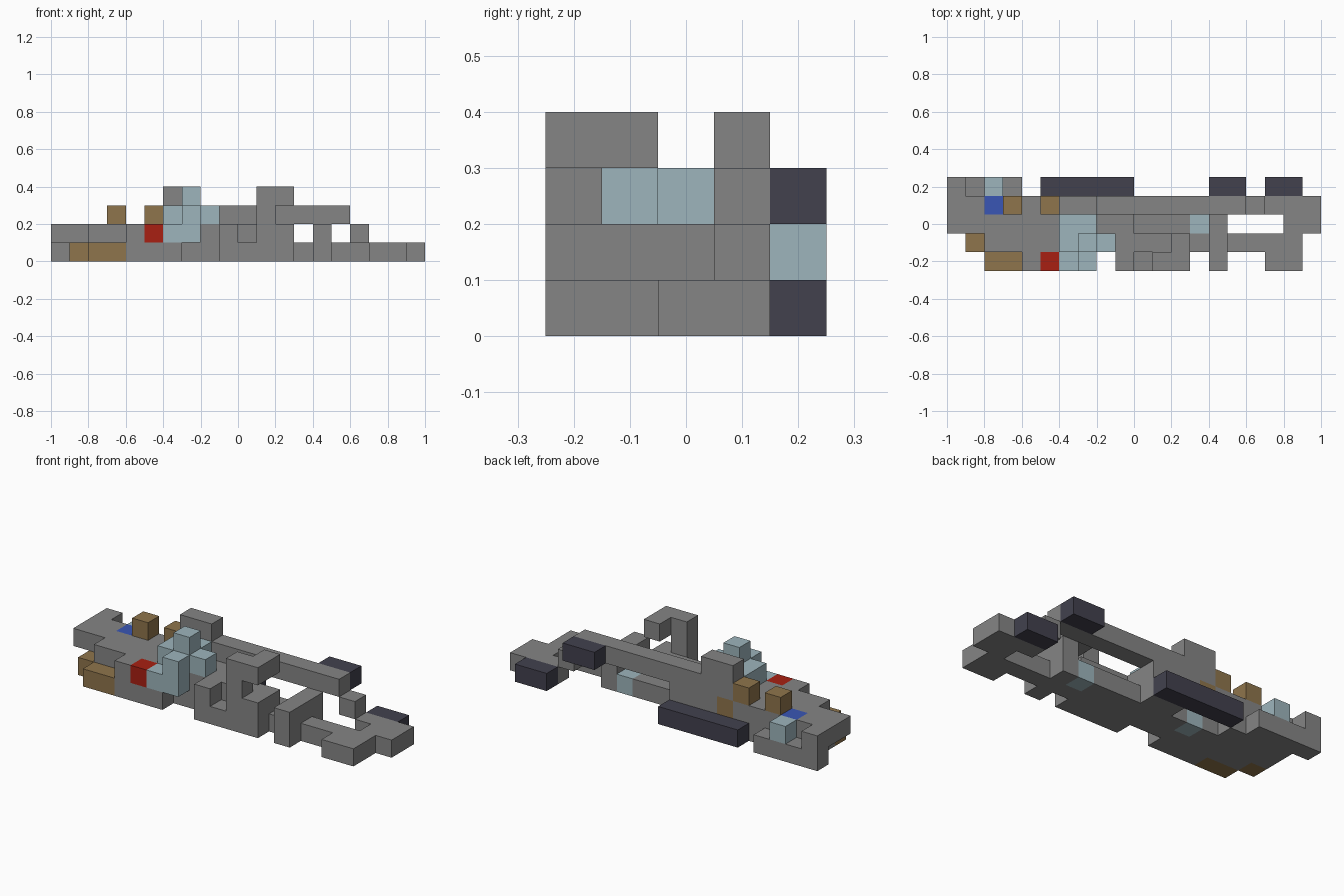
import bpy
import bmesh
from mathutils import Vector
from itertools import product

cube = bpy.data.objects.get("Cube")
if cube:
    bpy.data.objects.remove(cube, do_unlink=True)

UNIT = 0.1
ORIGIN = Vector((-1.0, -0.25, 0.0))
grid = {}       # cell -> part name
colours = {}    # part name -> material


def material(name, rgb):
    mat = bpy.data.materials.new(name)
    mat.use_nodes = True
    mat.diffuse_color = (*rgb, 1)
    mat.node_tree.nodes["Principled BSDF"].inputs["Base Color"].default_value = (*rgb, 1)
    return mat


grey = material("stone grey", (0.235, 0.235, 0.235))
pale = material("pale blue", (0.337, 0.462, 0.503))
brown = material("wood brown", (0.275, 0.178, 0.072))
red = material("signal red", (0.392, 0.014, 0.006))
blue = material("deep blue", (0.042, 0.093, 0.462))
dark = material("dark slate", (0.054, 0.053, 0.076))


def fill(part, mat, x, y, z):
    """Fill a block of cells; later blocks replace earlier ones."""
    colours[part] = mat
    for cell in product(range(*x), range(*y), range(*z)):
        grid[cell] = part


# Ground layer
fill("base_slab", grey, x=(2, 19), y=(1, 2), z=(0, 1))
fill("base_slab", grey, x=(1, 15), y=(2, 3), z=(0, 1))
fill("base_slab", grey, x=(1, 5), y=(3, 4), z=(0, 1))
fill("base_slab", grey, x=(8, 10), y=(3, 4), z=(0, 1))
fill("front_skirt", grey, x=(4, 7), y=(0, 1), z=(0, 1))
fill("front_skirt", grey, x=(4, 5), y=(0, 1), z=(1, 2))
fill("base_inlay", pale, x=(6, 7), y=(2, 3), z=(0, 1))
fill("base_inlay", pale, x=(13, 14), y=(2, 3), z=(0, 1))

# Raised deck
fill("deck", grey, x=(1, 6), y=(2, 4), z=(1, 2))
fill("deck", grey, x=(2, 13), y=(1, 2), z=(1, 2))
fill("deck", grey, x=(5, 10), y=(2, 3), z=(1, 2))
fill("deck_tile", blue, x=(2, 3), y=(3, 4), z=(1, 2))
fill("deck_light", red, x=(5, 6), y=(0, 1), z=(1, 2))

# Right end wall and ledge
fill("end_wall", grey, x=(0, 1), y=(2, 5), z=(1, 2))
fill("back_ledge", grey, x=(0, 4), y=(4, 5), z=(0, 1))
fill("ledge_block", pale, x=(2, 3), y=(4, 5), z=(1, 2))

# Back wall, beam and step
fill("back_tower", grey, x=(6, 8), y=(3, 4), z=(2, 4))
fill("back_column", grey, x=(7, 10), y=(3, 4), z=(1, 2))
fill("back_beam", grey, x=(8, 16), y=(3, 4), z=(2, 3))
fill("beam_step", grey, x=(16, 17), y=(3, 4), z=(1, 2))

# Wooden blocks
fill("deck_crate", brown, x=(3, 4), y=(3, 4), z=(2, 3))
fill("tower_crate", brown, x=(5, 6), y=(3, 4), z=(2, 3))
fill("tower_crate", brown, x=(6, 7), y=(3, 4), z=(1, 2))
fill("front_crate", brown, x=(1, 2), y=(1, 2), z=(0, 1))
fill("front_crate", brown, x=(2, 4), y=(0, 1), z=(0, 1))

# Pale stepped tower
fill("pale_tower", pale, x=(6, 8), y=(0, 1), z=(1, 2))
fill("pale_tower", pale, x=(7, 8), y=(0, 1), z=(2, 3))
fill("pale_tower", pale, x=(6, 8), y=(1, 3), z=(2, 3))
fill("pale_tower", pale, x=(8, 9), y=(1, 2), z=(2, 3))
fill("pale_tower", pale, x=(7, 8), y=(1, 2), z=(3, 4))

# Hooked arch at the front
fill("arch_foot", grey, x=(9, 13), y=(0, 1), z=(0, 1))
fill("arch_foot", grey, x=(9, 10), y=(0, 1), z=(1, 2))
fill("arch_foot", grey, x=(11, 13), y=(0, 1), z=(1, 2))
fill("arch_hook", grey, x=(11, 12), y=(0, 1), z=(2, 4))
fill("arch_hook", grey, x=(12, 13), y=(0, 2), z=(3, 4))

# Cross bar and left end frame
fill("cross_bar", grey, x=(14, 15), y=(0, 3), z=(1, 2))
fill("cross_bar", grey, x=(14, 15), y=(0, 1), z=(0, 1))
fill("end_frame", grey, x=(17, 19), y=(0, 1), z=(0, 1))
fill("end_frame", grey, x=(18, 20), y=(2, 3), z=(0, 1))
fill("end_frame", grey, x=(17, 20), y=(3, 4), z=(0, 1))

# Dark bars along the back
fill("long_bar", dark, x=(5, 10), y=(4, 5), z=(0, 1))
fill("beam_bar", dark, x=(14, 16), y=(4, 5), z=(2, 3))
fill("end_bar", dark, x=(17, 19), y=(4, 5), z=(0, 1))


def build(part):
    """Make one mesh from the outward faces of a part's cells."""
    bm = bmesh.new()
    for cell in [c for c, p in grid.items() if p == part]:
        centre = Vector(cell) + Vector((0.5, 0.5, 0.5))
        for axis, sign in product(range(3), (-1, 1)):
            near = list(cell)
            near[axis] += sign
            if tuple(near) in grid:
                continue
            n, u, v = Vector(), Vector(), Vector()
            n[axis] = sign / 2
            u[(axis + 1) % 3] = sign / 2
            v[(axis + 2) % 3] = 0.5
            corners = (-u - v, u - v, u + v, v - u)
            bm.faces.new([bm.verts.new(ORIGIN + UNIT * (centre + n + c)) for c in corners])
    bmesh.ops.remove_doubles(bm, verts=bm.verts, dist=UNIT / 100)
    bmesh.ops.dissolve_limit(bm, angle_limit=0.01, verts=bm.verts, edges=bm.edges)
    mesh = bpy.data.meshes.new(part)
    bm.to_mesh(mesh)
    bm.free()
    mesh.materials.append(colours[part])
    bpy.context.collection.objects.link(bpy.data.objects.new(part, mesh))


for part in colours:
    build(part)
